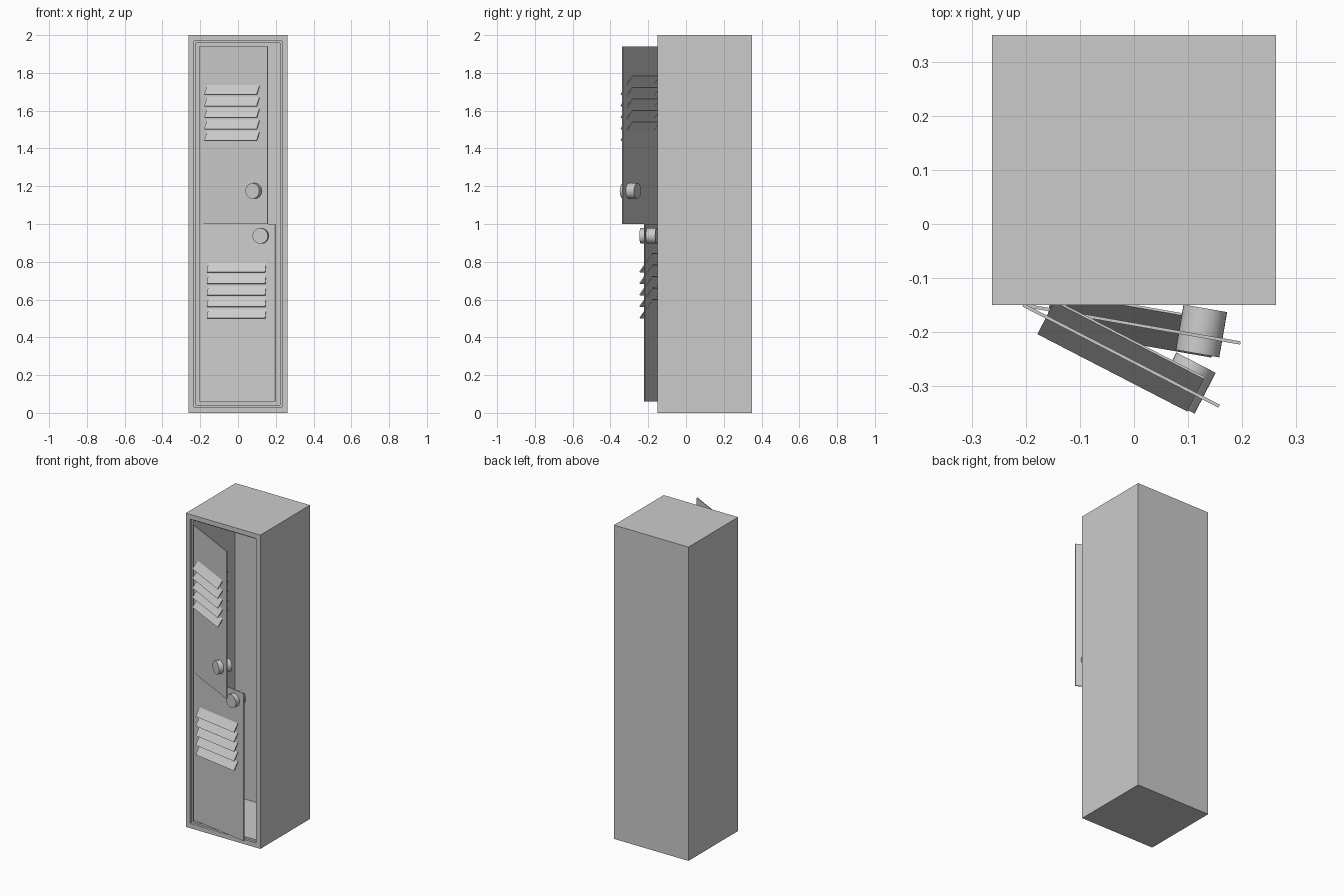
import bpy, bmesh, math
from mathutils import Matrix, Vector

if "Cube" in bpy.data.objects:
    bpy.data.objects.remove(bpy.data.objects["Cube"])

HINGE = Vector((-0.205, -0.15, 0))


def make_object(name, bm, matrix=Matrix()):
    mesh = bpy.data.meshes.new(name)
    bmesh.ops.recalc_face_normals(bm, faces=bm.faces)
    bm.to_mesh(mesh)
    bm.free()
    obj = bpy.data.objects.new(name, mesh)
    obj.matrix_world = matrix
    bpy.context.collection.objects.link(obj)
    return obj


def box(size, centre, tilt=0.0):
    bm = bmesh.new()
    m = Matrix.Translation(centre) @ Matrix.Rotation(tilt, 4, 'X') @ Matrix.Diagonal((*size, 1))
    bmesh.ops.create_cube(bm, size=1, matrix=m)
    return bm


def push_in(bm, face, depth):
    face = bmesh.ops.extrude_discrete_faces(bm, faces=[face])['faces'][0]
    bmesh.ops.translate(bm, verts=face.verts, vec=(0, depth, 0))
    return face


# Hollow cabinet with a stepped door frame
bm = box((0.525, 0.5, 2.0), (0, 0.1, 1.0))
front = min(bm.faces, key=lambda f: f.calc_center_median().y)
bmesh.ops.inset_region(bm, faces=[front], thickness=0.0425)
front = push_in(bm, front, 0.015)
bmesh.ops.inset_region(bm, faces=[front], thickness=0.0155)
push_in(bm, front, 0.42)
make_object("cabinet", bm)


def door(prefix, angle, z0, z1, top_slat_z, knob_z):
    swing = Matrix.Translation(HINGE) @ Matrix.Rotation(-math.radians(angle), 4, 'Z')

    # Door panel
    make_object(prefix + "_door", box((0.408, 0.006, z1 - z0), (0.204, 0, (z0 + z1) / 2)), swing)

    # Slanted vent slats passing through the panel
    for i in range(5):
        slat = box((0.312, 0.005, 0.12), (0.204, 0, top_slat_z - i * 0.061), -math.atan2(0.034, 0.05))
        make_object(f"{prefix}_vent_slat_{i + 1}", slat, swing)

    # Round knob passing through the panel
    bm = bmesh.new()
    m = Matrix.Translation((0.333, 0.0095, knob_z)) @ Matrix.Rotation(math.pi / 2, 4, 'X')
    bmesh.ops.create_cone(bm, cap_ends=True, segments=32, radius1=0.041, radius2=0.041, depth=0.085, matrix=m)
    knob = make_object(prefix + "_knob", bm, swing)
    bpy.ops.object.select_all(action='DESELECT')
    knob.select_set(True)
    bpy.context.view_layer.objects.active = knob
    bpy.ops.object.shade_smooth_by_angle(angle=math.radians(30))


door("upper", 27.3, 1.0, 1.94, 1.735, 1.175)
door("lower", 9.9, 0.06, 1.0, 0.795, 0.937)
